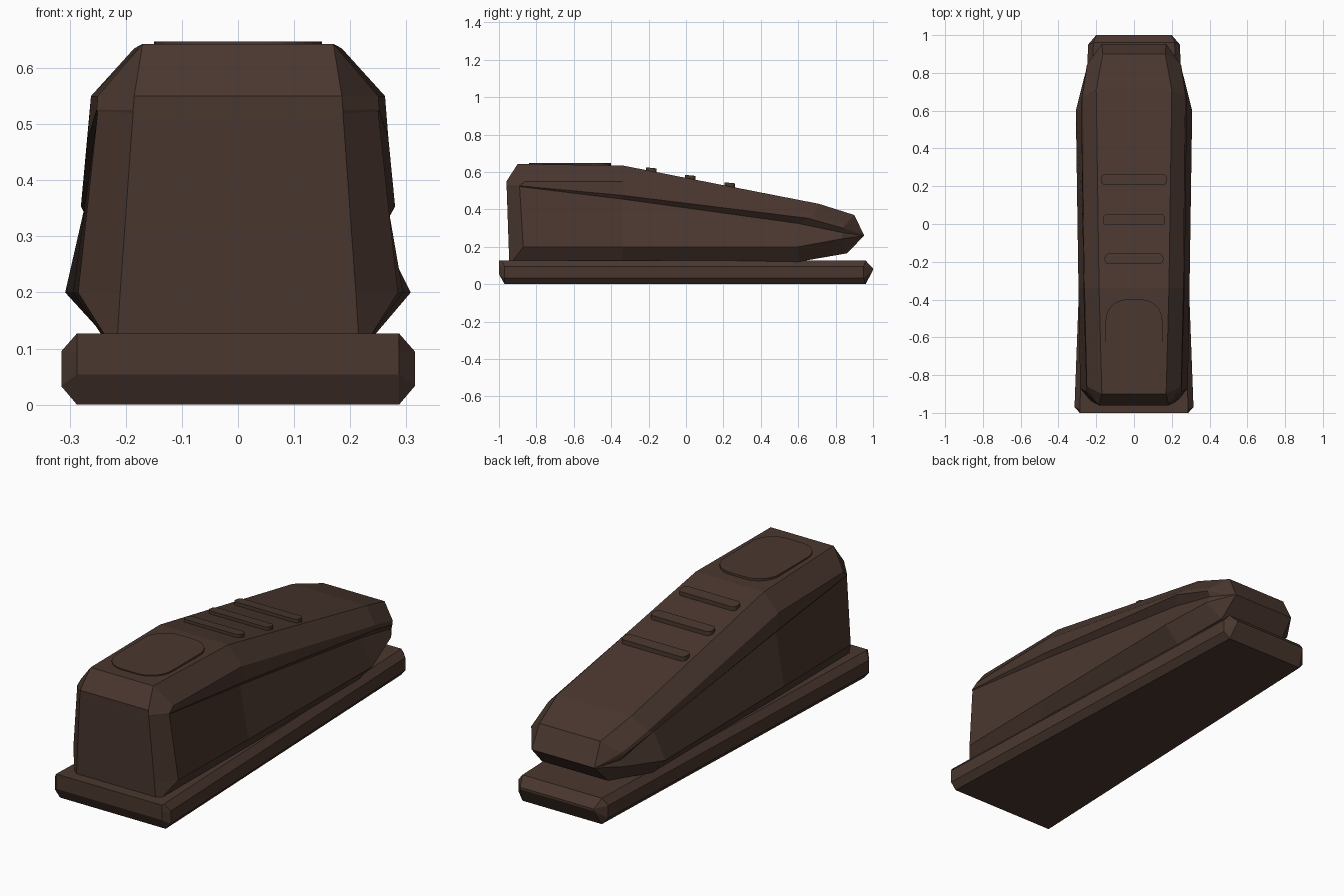
import bpy, bmesh, math

if "Cube" in bpy.data.objects:
    bpy.data.objects.remove(bpy.data.objects["Cube"])

brown = bpy.data.materials.new("dark_brown")
brown.diffuse_color = (0.068, 0.038, 0.028, 1)
brown.use_nodes = True
brown.node_tree.nodes["Principled BSDF"].inputs["Base Color"].default_value = brown.diffuse_color


def finish(name, bm):
    bmesh.ops.remove_doubles(bm, verts=bm.verts, dist=0.0005)
    bmesh.ops.dissolve_degenerate(bm, edges=bm.edges, dist=0.0005)
    bmesh.ops.recalc_face_normals(bm, faces=bm.faces)
    mesh = bpy.data.meshes.new(name)
    bm.to_mesh(mesh)
    bm.free()
    mesh.materials.append(brown)
    obj = bpy.data.objects.new(name, mesh)
    bpy.context.collection.objects.link(obj)
    return obj


def loft(name, sections):
    """Skin right-hand half sections, mirrored across x, and cap both ends."""
    bm = bmesh.new()
    rings = []
    for half in sections:
        pts = half + [(-x, y, z) for x, y, z in reversed(half)]
        rings.append([bm.verts.new(p) for p in pts])
    n = len(rings[0])
    for a, b in zip(rings, rings[1:]):
        for i in range(n):
            j = (i + 1) % n
            bm.faces.new((a[i], a[j], b[j], b[i]))
    # caps are strips between mirrored points
    for ring in (rings[0], rings[-1]):
        for i in range(n // 2 - 1):
            bm.faces.new((ring[i], ring[i + 1], ring[n - 2 - i], ring[n - 1 - i]))
    return finish(name, bm)


def rounded_plate(name, hx, y0, y1, z0, z1, r, steps=5, slope=0.0):
    """Flat rounded rectangle with its base and top following a slope in y."""
    bm = bmesh.new()
    yc, hy = (y0 + y1) / 2, (y1 - y0) / 2
    layers = []
    for z in (z0, z1):
        layer = []
        for k, (sx, sy) in enumerate(((1, 1), (-1, 1), (-1, -1), (1, -1))):
            for s in range(steps + 1):
                a = math.pi / 2 * (k + s / steps)
                x = sx * (hx - r) + r * math.cos(a)
                y = sy * (hy - r) + r * math.sin(a)
                layer.append(bm.verts.new((x, yc + y, z + slope * y)))
        layers.append(layer)
    low, top = layers
    for i in range(len(low)):
        j = (i + 1) % len(low)
        bm.faces.new((low[i], low[j], top[j], top[i]))
    bm.faces.new(top)
    bm.faces.new(low)
    return finish(name, bm)


# Chamfered base tapering toward the back: bottom, lower side, upper side, top
loft("base", [
    [(0.287, -0.97, 0), (0.287, -1, 0.054), (0.287, -1, 0.095), (0.287, -1, 0.127)],
    [(0.287, -0.97, 0), (0.315, -0.97, 0.033), (0.315, -0.97, 0.095), (0.287, -0.985, 0.127)],
    [(0.215, 0.96, 0), (0.243, 0.95, 0.033), (0.243, 0.95, 0.095), (0.215, 0.96, 0.127)],
    [(0.215, 0.96, 0), (0.2, 1, 0.075), (0.2, 1, 0.085), (0.215, 0.96, 0.127)],
])

# Body sections: bottom, low ridge, crease, overhang, shoulder, top edge
tail = (0.17, 0.953, 0.26)
loft("body", [
    [(0.215, -0.945, 0.12), (0.21, -0.948, 0.2), (0.187, -0.959, 0.52),
     (0.187, -0.959, 0.525), (0.185, -0.96, 0.55), (0.17, -0.9, 0.643)],
    [(0.235, -0.93, 0.12), (0.285, -0.87, 0.2), (0.25, -0.89, 0.522),
     (0.252, -0.89, 0.526), (0.25, -0.86, 0.55), (0.17, -0.9, 0.643)],
    [(0.24, -0.34, 0.12), (0.294, -0.34, 0.2), (0.25, -0.34, 0.455),
     (0.268, -0.34, 0.475), (0.262, -0.34, 0.55), (0.185, -0.34, 0.635)],
    [(0.235, 0.6, 0.12), (0.308, 0.6, 0.2), (0.245, 0.6, 0.325),
     (0.28, 0.65, 0.353), (0.27, 0.68, 0.365), (0.2, 0.71, 0.43)],
    [(0.18, 0.86, 0.165), (0.25, 0.83, 0.242), (0.235, 0.84, 0.275),
     (0.25, 0.84, 0.3), (0.245, 0.85, 0.315), (0.165, 0.9, 0.37)],
    [tail] * 6,
])

# Thumb pad and three grip bars on the sloping top
rounded_plate("thumb_pad", 0.15, -0.84, -0.4, 0.63, 0.647, 0.11, 8)
for i, (y, hx, z) in enumerate(((-0.185, 0.155, 0.622), (0.023, 0.164, 0.582), (0.235, 0.174, 0.542))):
    rounded_plate(f"grip_bar_{i + 1}", hx, y - 0.028, y + 0.028, z - 0.045, z, 0.02, 4, -0.1)
